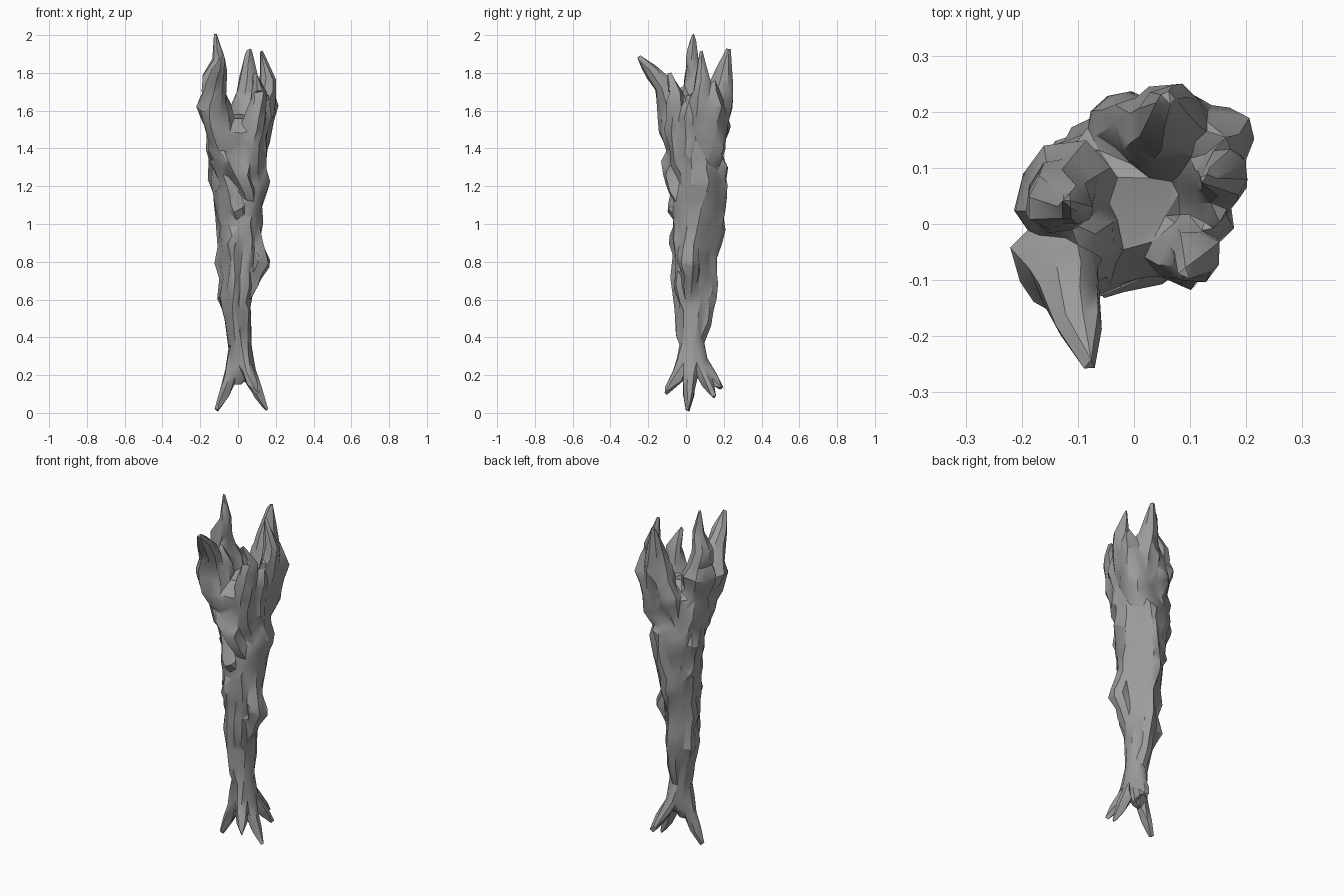
import bpy, bmesh, math, random
from mathutils import Vector, noise

if "Cube" in bpy.data.objects:
    bpy.data.objects.remove(bpy.data.objects["Cube"])

random.seed(4)
bm = bmesh.new()


def tube(points, sides=8, jitter=0.1):
    """Closed, slightly irregular tube through (x, y, z, radius) points."""
    pts = [Vector(p[:3]) for p in points]
    rings = []
    for i, p in enumerate(points):
        t = (pts[min(i + 1, len(pts) - 1)] - pts[max(i - 1, 0)]).normalized()
        u = Vector((0, 1, 0)).cross(t)
        if u.length < 0.2:
            u = Vector((1, 0, 0)).cross(t)
        u.normalize()
        v = t.cross(u)
        ring = []
        for k in range(sides):
            a = 2 * math.pi * (k + 0.25 * i) / sides
            r = p[3] * (1 + random.uniform(-jitter, jitter))
            ring.append(bm.verts.new(pts[i] + u * r * math.cos(a) + v * r * math.sin(a)))
        rings.append(ring)
    for a, b in zip(rings, rings[1:]):
        for k in range(sides):
            j = (k + 1) % sides
            bm.faces.new((a[k], a[j], b[j], b[k]))
    bm.faces.new(rings[0][::-1])
    bm.faces.new(rings[-1])


# trunk core
core = [Vector(p) for p in (
    (0, .03, .15, .02), (.01, .03, .22, .055), (.01, .03, .35, .063), (-.01, .04, .58, .08),
    (.005, .04, .8, .104), (.01, .05, 1.0, .12), (.01, .075, 1.22, .144),
    (-.01, .04, 1.4, .153), (-.01, .035, 1.5, .15), (-.01, .02, 1.57, .06))]
tube(core, sides=12, jitter=.06)


def core_at(z):
    """Centre and radius of the trunk at height z."""
    for a, b in zip(core, core[1:]):
        if z <= b.z:
            return a.lerp(b, (z - a.z) / (b.z - a.z))
    return core[-1]


# twisted bark strands riding on the trunk: angle from, angle to, z from, z to, thickness
for a0, a1, z0, z1, thick in (
        (205, 310, 1.5, 1.1, .05), (200, 280, 1.4, 1.0, .04), (250, 265, 1.06, .25, .032),
        (80, 95, .3, 1.25, .042), (150, 165, .4, 1.45, .035), (300, 295, .5, 1.15, .03),
        (20, 350, .85, 1.4, .035), (110, 60, .9, 1.4, .035)):
    path = []
    for i in range(6):
        t = i / 5
        c = core_at(z0 + (z1 - z0) * t)
        a = math.radians(a0 + (a1 - a0) * t)
        r = c.w * .9 - (.03 if i in (0, 5) else 0)
        path.append((c.x + r * math.cos(a), c.y + r * math.sin(a), c.z,
                     thick * (.5 if i in (0, 5) else 1)))
    tube(path, sides=6, jitter=.2)

# knot on the right side
tube([(.03, .03, .56, .03), (.12, .02, .8, .06), (.07, .03, 1.0, .04)], sides=6)

# claw-like broken branches around the hollow top, all growing from the core
branches = [
    [(-.09, .04, 1.42, .075), (-.125, .06, 1.63, .085), (-.14, .04, 1.78, .055),
     (-.10, .03, 1.88, .034), (-.12, .04, 2.01)],
    [(-.07, -.05, 1.42, .08), (-.13, -.075, 1.62, .08), (-.11, -.12, 1.74, .055),
     (-.10, -.18, 1.81, .044), (-.08, -.255, 1.885)],
    [(.05, .13, 1.4, .085), (.06, .165, 1.6, .085), (.06, .19, 1.76, .06), (.06, .225, 1.93)],
    [(.09, .06, 1.42, .06), (.14, .08, 1.6, .06), (.16, .09, 1.75, .045), (.125, .08, 1.92)],
    [(.06, -.04, 1.4, .07), (.095, -.05, 1.6, .058), (.11, -.06, 1.7, .042), (.09, -.09, 1.8)],
    [(.09, .13, 1.42, .075), (.14, .15, 1.63, .06), (.165, .15, 1.76)],
    [(-.03, .15, 1.42, .06), (-.02, .18, 1.54, .055), (0, .2, 1.65)],
    [(.11, .02, 1.4, .05), (.14, .01, 1.58, .045), (.15, .02, 1.68)],
    [(-.08, -.02, 1.45, .08), (-.09, -.02, 1.62, .07), (-.1, -.02, 1.72)],
]
for path in branches:
    x, y = path[0][:2]
    tube([(x * .4, .05 + (y - .05) * .4, 1.1, .03)] + path[:-1] + [path[-1] + (.011,)])

# splayed roots, given by their tips
for tip in ((-.115, .01, .01), (.155, .01, .01), (.1, -.11, .1), (.07, .19, .13), (.12, .15, .085)):
    tip, top = Vector(tip), Vector((.01, .03, .42))
    path = []
    for t, out, r in ((0, .1, .04), (.5, .32, .038), (.8, .7, .031), (1, 1, .013)):
        p = top.lerp(tip, out)
        path.append((p.x, p.y, top.z + (tip.z - top.z) * t, r))
    tube(path)

mesh = bpy.data.meshes.new("gnarled_trunk")
bmesh.ops.recalc_face_normals(bm, faces=bm.faces)
bm.to_mesh(mesh)
bm.free()
trunk = bpy.data.objects.new("gnarled_trunk", mesh)
bpy.context.collection.objects.link(trunk)
bpy.context.view_layer.objects.active = trunk
trunk.select_set(True)

# fuse everything into one skin
fuse = trunk.modifiers.new("fuse", 'REMESH')
fuse.mode = 'VOXEL'
fuse.voxel_size = 0.009
soften = trunk.modifiers.new("soften", 'SMOOTH')
soften.iterations = 3
bpy.ops.object.modifier_apply(modifier="fuse")
bpy.ops.object.modifier_apply(modifier="soften")

# knobbly bark, stronger on the thick upper trunk
moved = [v.co + v.normal * noise.noise(v.co * 9) * (.022 if .55 < v.co.z < 1.7 else .006)
         for v in trunk.data.vertices]
for v, co in zip(trunk.data.vertices, moved):
    v.co = co

# cut down to chunky facets
facet = trunk.modifiers.new("facet", 'DECIMATE')
facet.ratio = 0.02
bpy.ops.object.modifier_apply(modifier="facet")
bpy.ops.object.shade_smooth_by_angle(angle=math.radians(30))

# dark grey bark
bark = bpy.data.materials.new("bark")
bark.diffuse_color = (0.33, 0.33, 0.33, 1)
bark.use_nodes = True
bark.node_tree.nodes["Principled BSDF"].inputs["Base Color"].default_value = bark.diffuse_color
trunk.data.materials.clear()
trunk.data.materials.append(bark)
